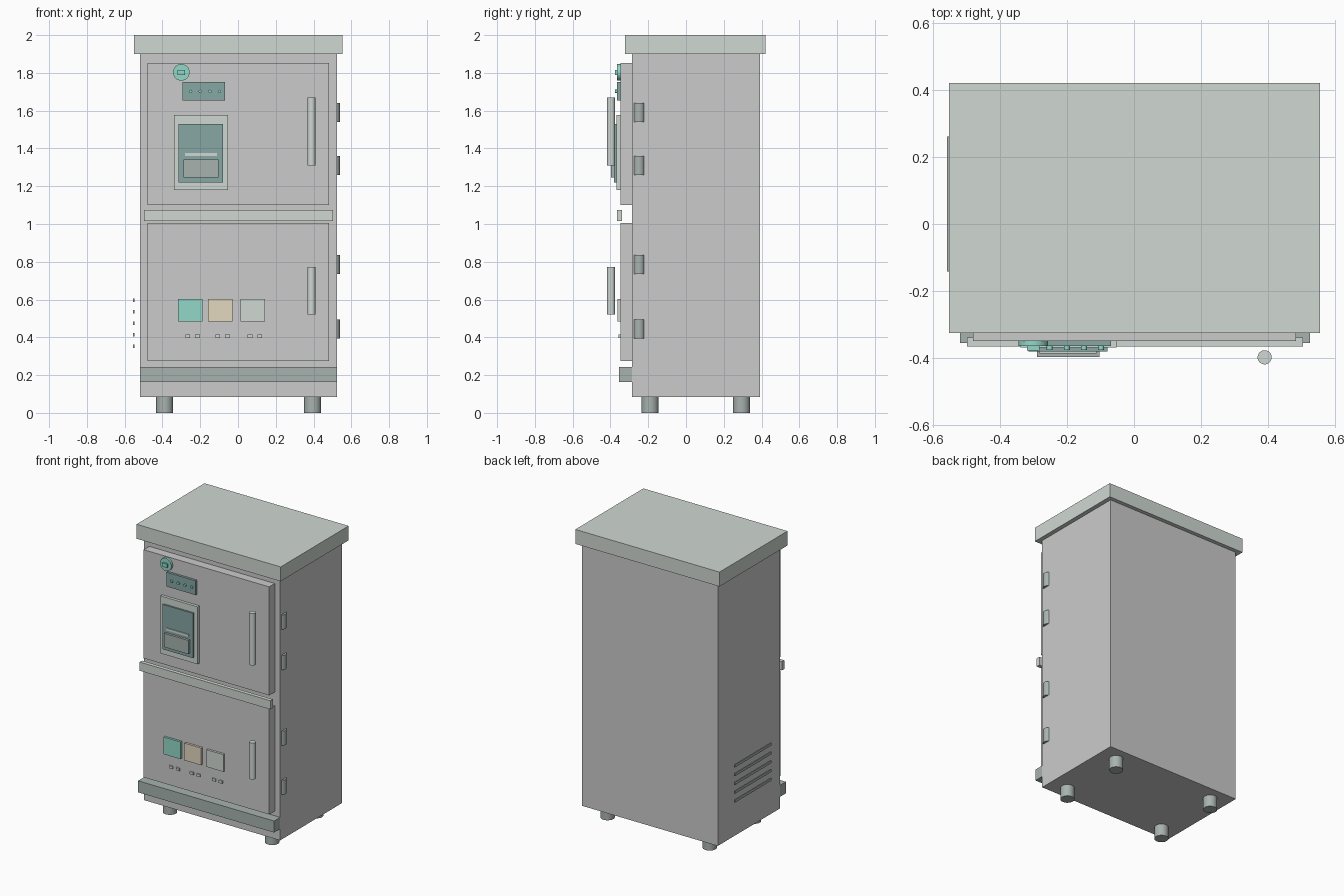
import bpy
from math import pi

if "Cube" in bpy.data.objects:
    bpy.data.objects.remove(bpy.data.objects["Cube"])


def material(name, r, g, b):
    m = bpy.data.materials.new(name)
    m.diffuse_color = (r, g, b, 1)
    m.use_nodes = True
    m.node_tree.nodes["Principled BSDF"].inputs["Base Color"].default_value = m.diffuse_color
    return m


BODY = material("pale_grey", 0.82, 0.84, 0.82)
DOOR = material("door_grey", 0.69, 0.68, 0.68)
TRIM = material("sage_grey", 0.63, 0.69, 0.65)
DARK = material("dark_grey", 0.39, 0.45, 0.43)
PANEL = material("dark_teal", 0.24, 0.39, 0.37)
GREEN = material("green", 0.29, 0.69, 0.58)
TAN = material("tan", 0.77, 0.69, 0.52)


def box(name, x, y, z, mat):
    """Box from (min, max) ranges on each axis."""
    lim = (x, y, z)
    bpy.ops.mesh.primitive_cube_add(size=1, location=[(a + b) / 2 for a, b in lim])
    o = bpy.context.object
    o.name = name
    o.scale = [b - a for a, b in lim]
    bpy.ops.object.transform_apply(location=False, rotation=False, scale=True)
    o.data.materials.append(mat)
    return o


def cyl(name, centre, r, depth, mat, facing_front=False, sides=32):
    bpy.ops.mesh.primitive_cylinder_add(
        vertices=sides, radius=r, depth=depth, location=centre,
        rotation=(pi / 2 if facing_front else 0, 0, 0))
    o = bpy.context.object
    o.name = name
    o.data.materials.append(mat)
    bpy.ops.object.shade_smooth_by_angle()
    return o


# Cabinet shell
SIDE = (-0.518, 0.524)
box("cabinet_body", SIDE, (-0.287, 0.392), (0.083, 1.9), BODY)
box("top_cover", (-0.551, 0.554), (-0.324, 0.42), (1.9, 2.0), TRIM)
box("base_band", SIDE, (-0.354, -0.287), (0.163, 0.243), DARK)
for x in (-0.388, 0.395):
    for y in (-0.19, 0.294):
        cyl("foot", (x, y, 0.0425), 0.045, 0.085, DARK)

# Doors, divider, handles and hinges
for name, z, grip in (("upper", (1.1, 1.852), (1.31, 1.67)),
                      ("lower", (0.275, 1.006), (0.52, 0.772))):
    box(name + "_door", (-0.48, 0.483), (-0.348, -0.287), z, DOOR)
    cyl(name + "_handle", (0.389, -0.397, sum(grip) / 2), 0.021, grip[1] - grip[0], TRIM)
box("divider_strip", (-0.498, 0.504), (-0.365, -0.338), (1.015, 1.075), TRIM)
for z in (1.59, 1.31, 0.785, 0.445):
    cyl("hinge", (0.51, -0.248, z), 0.03, 0.1, DARK)

# Badge disc with a small raised square
cyl("round_badge", (-0.3, -0.355, 1.803), 0.044, 0.018, GREEN, True)
box("badge_square", (-0.319, -0.281), (-0.376, -0.362), (1.789, 1.815), GREEN)

# Indicator panel
box("indicator_panel", (-0.295, -0.069), (-0.364, -0.347), (1.653, 1.752), PANEL)
for x in (-0.251, -0.2, -0.149, -0.098):
    cyl("indicator_light", (x, -0.368, 1.702), 0.009, 0.014, GREEN, True, 16)

# Breaker window
box("window_frame", (-0.338, -0.052), (-0.368, -0.347), (1.18, 1.578), TRIM)
box("window_panel", (-0.314, -0.079), (-0.38, -0.366), (1.22, 1.53), PANEL)
box("window_bar", (-0.281, -0.111), (-0.386, -0.378), (1.361, 1.377), TRIM)
box("window_switch_plate", (-0.289, -0.103), (-0.396, -0.378), (1.247, 1.342), DARK)

# Lower door push plates, each with a pair of small lamps
for name, x, mat in (("green", -0.252, GREEN), ("tan", -0.093, TAN), ("grey", 0.077, TRIM)):
    box(name + "_plate", (x - 0.065, x + 0.065), (-0.363, -0.347), (0.485, 0.604), mat)
    mid = x + 0.012
    for dx in (-0.026, 0.026):
        box("plate_lamp", (mid + dx - 0.013, mid + dx + 0.013),
            (-0.357, -0.347), (0.396, 0.414), TRIM)

# Louvre slats on the left side
for i in range(5):
    z = 0.352 + i * 0.061
    box("side_louvre", (-0.557, -0.549), (-0.141, 0.26), (z - 0.009, z + 0.009), DARK)
